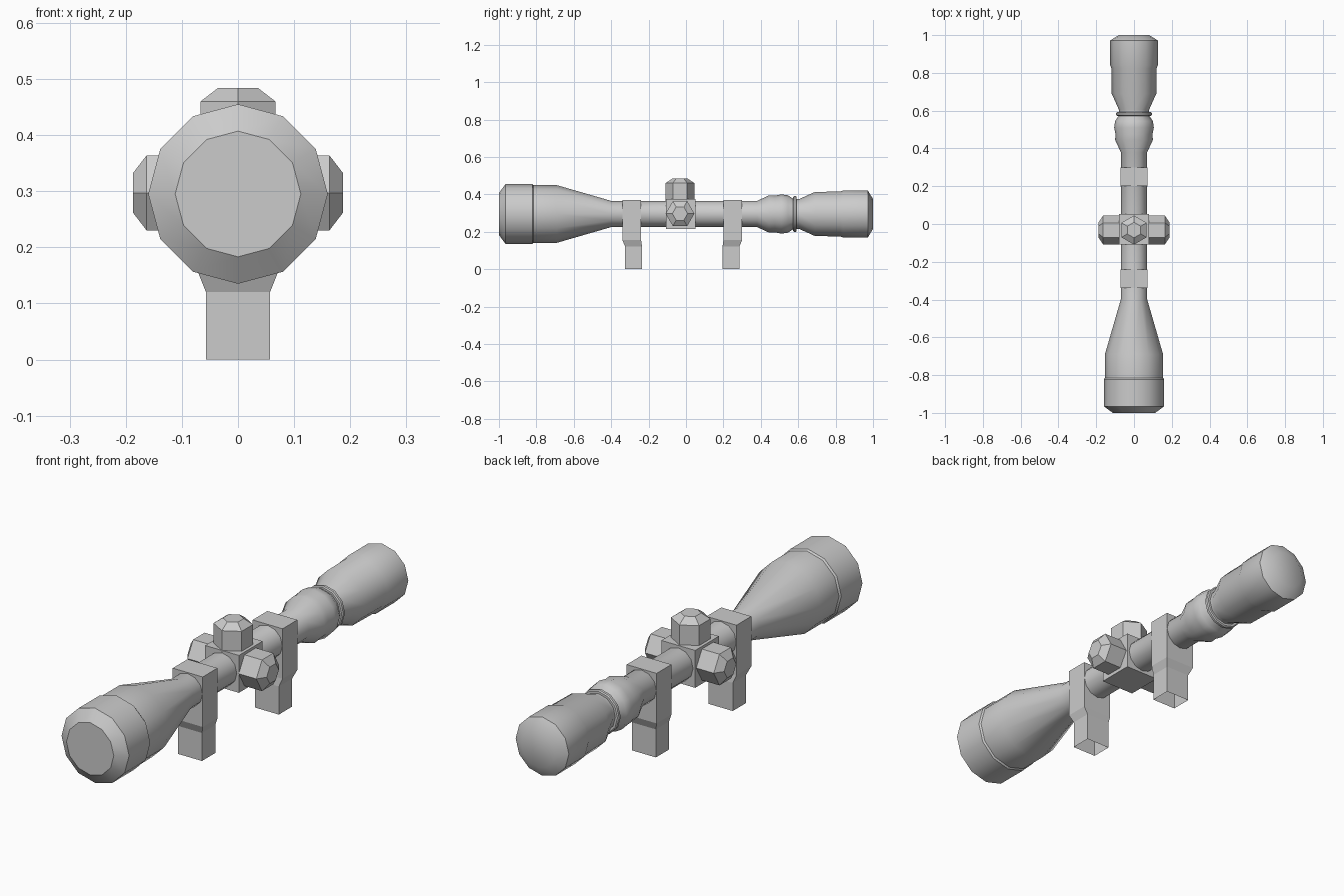
import bpy, bmesh, math
from mathutils import Matrix, Vector

old = bpy.data.objects.get("Cube")
if old:
    bpy.data.objects.remove(old, do_unlink=True)

AXIS_Z = 0.295
TURRET = Vector((0, -0.028, AXIS_Z))

grey = bpy.data.materials.new("plain grey")
grey.use_nodes = True
grey.diffuse_color = (0.6, 0.6, 0.6, 1)
grey.node_tree.nodes["Principled BSDF"].inputs["Base Color"].default_value = (0.6, 0.6, 0.6, 1)


def finish(name, bm, smooth=False):
    bmesh.ops.recalc_face_normals(bm, faces=bm.faces)
    mesh = bpy.data.meshes.new(name)
    bm.to_mesh(mesh)
    bm.free()
    mesh.materials.append(grey)
    ob = bpy.data.objects.new(name, mesh)
    bpy.context.collection.objects.link(ob)
    if smooth:
        bpy.ops.object.select_all(action='DESELECT')
        ob.select_set(True)
        bpy.context.view_layer.objects.active = ob
        bpy.ops.object.shade_smooth_by_angle(angle=math.radians(35))
    return ob


def lathe(name, profile, sides, matrix, smooth=False):
    """Closed solid of (height, radius) rings about local z, placed by matrix."""
    bm = bmesh.new()
    rings = []
    for h, r in profile:
        angles = [math.tau * i / sides for i in range(sides)]
        rings.append([bm.verts.new(matrix @ Vector((r * math.cos(a), r * math.sin(a), h)))
                      for a in angles])
    for lo, hi in zip(rings, rings[1:]):
        for i in range(sides):
            j = (i + 1) % sides
            bm.faces.new((lo[i], lo[j], hi[j], hi[i]))
    bm.faces.new(rings[0])
    bm.faces.new(rings[-1])
    return finish(name, bm, smooth)


# Tube with front bell, magnification collar and eyepiece
along_y = Matrix.Translation((0, 0, AXIS_Z)) @ Matrix.Rotation(-math.pi / 2, 4, 'X')
tube = [(-1, 0.112), (-0.965, 0.16), (-0.822, 0.16), (-0.815, 0.154), (-0.69, 0.154),
        (-0.4, 0.07), (0.38, 0.07), (0.445, 0.1), (0.475, 0.098), (0.51, 0.105),
        (0.545, 0.1), (0.575, 0.08), (0.605, 0.08), (0.69, 0.118), (0.825, 0.12),
        (0.84, 0.126), (0.972, 0.126), (1, 0.08)]
lathe("scope_tube", tube, 12, along_y, True)
lathe("collar_ring", [(0.573, 0.09), (0.577, 0.095), (0.588, 0.095), (0.592, 0.09)],
      12, along_y, True)

# Turret block
bm = bmesh.new()
bmesh.ops.create_cube(bm, size=0.16, matrix=Matrix.Translation(TURRET))
finish("turret_block", bm)

# Three hexagonal knobs, each with two corners along y
knob = [(0.06, 0.077), (0.163, 0.077), (0.187, 0.041)]
for name, tilt in (("top_knob", 0), ("left_knob", 90), ("right_knob", -90)):
    place = (Matrix.Translation(TURRET + Vector((0, -0.004, 0.002)))
             @ Matrix.Rotation(math.radians(tilt), 4, 'Y')
             @ Matrix.Rotation(math.pi / 2, 4, 'Z'))
    lathe(name, knob, 6, place)

# Two mounts, open underneath, the lower legs set slightly towards each other
levels = [(0, 0.057, 0.045, 0.01), (0.12, 0.057, 0.045, 0.01),
          (0.155, 0.071, 0.05, 0), (0.369, 0.071, 0.05, 0)]
for name, y, inward in (("front_mount", -0.29, 1), ("rear_mount", 0.25, -1)):
    bm = bmesh.new()
    rings = []
    for z, hx, hy, shift in levels:
        rings.append([bm.verts.new((sx * hx, y + inward * shift + sy * hy, z))
                      for sx, sy in ((-1, -1), (1, -1), (1, 1), (-1, 1))])
    for lo, hi in zip(rings, rings[1:]):
        for i in range(4):
            j = (i + 1) % 4
            bm.faces.new((lo[i], lo[j], hi[j], hi[i]))
    bm.faces.new(rings[-1])
    finish(name, bm)
